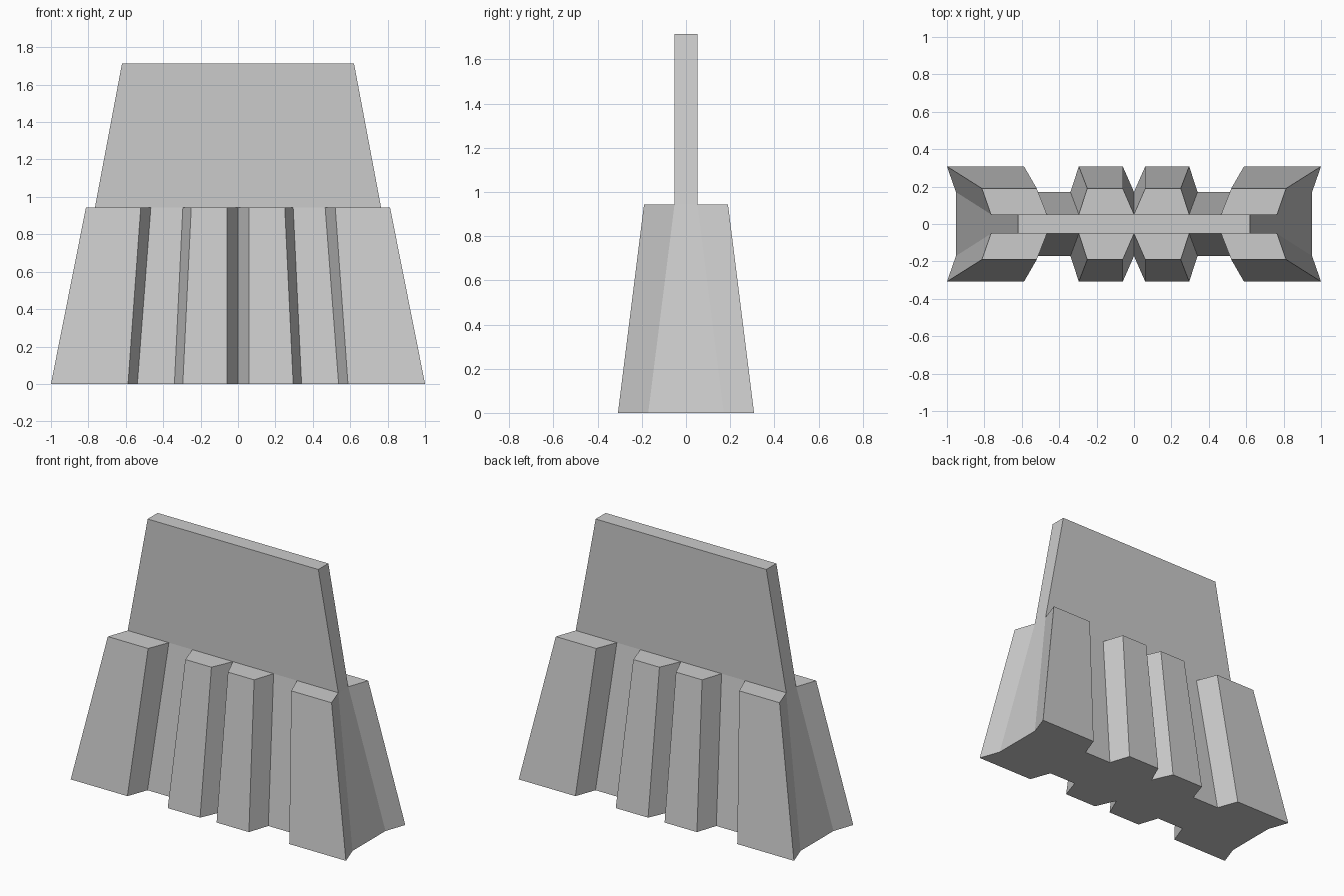
import bpy
import bmesh

if "Cube" in bpy.data.objects:
    bpy.data.objects.remove(bpy.data.objects["Cube"])

Z_STEP, Z_TOP = 0.943, 1.714   # shoulder height, overall height
T = 0.052                      # half thickness of the upper plate


def quarter_object(name, build):
    """Build one quarter (x >= 0, y <= 0) and mirror it in x and y."""
    bm = bmesh.new()

    def face(*pts):
        bm.faces.new([bm.verts.new(p) for p in pts])

    build(face)
    bmesh.ops.remove_doubles(bm, verts=bm.verts, dist=1e-4)
    mesh = bpy.data.meshes.new(name)
    bm.to_mesh(mesh)
    bm.free()
    obj = bpy.data.objects.new(name, mesh)
    bpy.context.collection.objects.link(obj)
    mod = obj.modifiers.new("mirror", 'MIRROR')
    mod.use_axis = (True, True, False)
    mod.use_clip = True


# Quarter outline of the grooved base: (x, y) at the floor and at the shoulder
FLOOR = [(0, -.171), (.06, -.308), (.295, -.308), (.34, -.171), (.538, -.171),
         (.588, -.308), (1, -.308), (.952, -.171), (.952, 0)]
SHOULDER = [(0, -T), (.06, -.19), (.25, -.19), (.295, -T), (.466, -T),
            (.52, -.19), (.813, -.19), (.765, -T), (.765, 0)]


def base(face):
    lo = [(x, y, 0) for x, y in FLOOR]
    hi = [(x, y, Z_STEP) for x, y in SHOULDER]
    # Sloping walls
    for i in range(len(lo) - 1):
        face(lo[i], lo[i + 1], hi[i + 1], hi[i])
    # Underside
    face((0, 0, 0), *reversed(lo))
    # Tops of the inner and outer ribs
    face(*hi[0:4])
    face(*hi[4:8])


def plate(face):
    a, b, c = (0, -T, Z_STEP), (.765, -T, Z_STEP), (.765, 0, Z_STEP)
    d, e, f = (0, -T, Z_TOP), (.62, -T, Z_TOP), (.62, 0, Z_TOP)
    face(a, b, e, d)
    face(b, c, f, e)
    face(d, e, f, (0, 0, Z_TOP))


quarter_object("ribbed_base", base)
quarter_object("upper_plate", plate)
